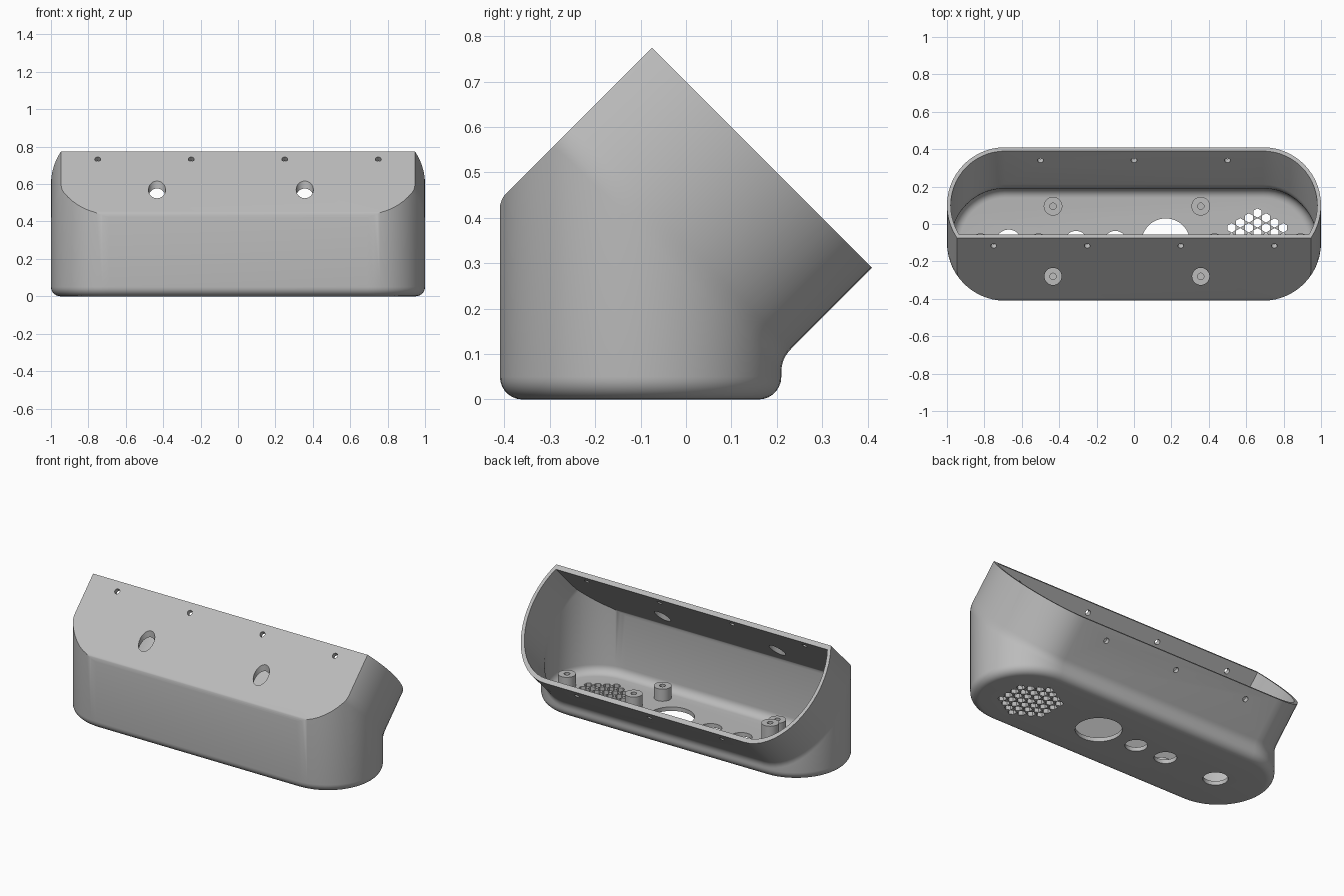
import bpy, bmesh, math
from mathutils import Vector, Matrix

if "Cube" in bpy.data.objects:
    bpy.data.objects.remove(bpy.data.objects["Cube"])

MID_Y, HALF, RAD, WALL, FLOOR, FILLET = -0.10, 0.69, 0.31, 0.02, 0.025, 0.05
SWEEP = Vector((0, 1, 1))

grey = bpy.data.materials.new("light_grey")
grey.diffuse_color = (0.5, 0.5, 0.5, 1)
grey.use_nodes = True
grey.node_tree.nodes["Principled BSDF"].inputs["Base Color"].default_value = grey.diffuse_color


def finish(name, bm):
    bmesh.ops.recalc_face_normals(bm, faces=bm.faces[:])
    me = bpy.data.meshes.new(name)
    bm.to_mesh(me)
    bm.free()
    me.materials.append(grey)
    ob = bpy.data.objects.new(name, me)
    bpy.context.collection.objects.link(ob)
    return ob


def outline(r, seg=28):
    """Slot outline: two half circles joined by straight sides."""
    pts = []
    for side, start in ((1, -math.pi / 2), (-1, math.pi / 2)):
        for i in range(seg + 1):
            a = start + math.pi * i / seg
            pts.append(Vector((side * HALF + r * math.cos(a), MID_Y + r * math.sin(a), 0)))
    return pts


def clip(bm, co, no):
    """Cut away everything beyond a plane and close the opening."""
    bmesh.ops.bisect_plane(bm, geom=bm.verts[:] + bm.edges[:] + bm.faces[:],
                           dist=1e-6, plane_co=co, plane_no=no, clear_outer=True)
    edges = [e for e in bm.edges if e.is_boundary]
    if edges:
        bmesh.ops.holes_fill(bm, edges=edges, sides=0)


def shell(r, z0, length, facet):
    """Upright slot body that bends 45 degrees backward, with a sloped front facet."""
    bm = bmesh.new()
    rings = []
    for i in range(8):                      # rounded bottom edge
        a = math.pi / 2 * i / 7
        z = z0 + FILLET * (1 - math.cos(a))
        rings.append([p + Vector((0, 0, z)) for p in outline(r - FILLET * (1 - math.sin(a)))])
    base = [Vector((p.x, p.y, 0.3 - p.y)) for p in outline(r)]
    for i in range(7):                      # softened bend
        t = i / 6
        off = Vector((0, 0, -0.03)) * (1 - t) ** 2 + SWEEP * 0.022 * t ** 2
        rings.append([p + off for p in base])
    rings.append([p + SWEEP * length for p in base])
    vs = [[bm.verts.new(p) for p in ring] for ring in rings]
    n = len(base)
    for lo, hi in zip(vs, vs[1:]):
        for i in range(n):
            j = (i + 1) % n
            bm.faces.new((lo[i], lo[j], hi[j], hi[i]))
    bm.faces.new(vs[0])
    bm.faces.new(vs[-1])
    # sloped facet, then a rounded edge where it meets the front wall
    front = MID_Y - r
    clip(bm, (0, 0, facet), (0, -1, 1))
    rr = 0.05
    cy = front + rr
    cz = facet + cy - rr * math.sqrt(2)
    for i in range(1, 6):
        a = math.pi / 4 * i / 6
        no = Vector((0, -math.cos(a), math.sin(a)))
        clip(bm, Vector((0, cy, cz)) + no * rr, no)
    return bm


def cylinder(bm, pos, r, depth, axis=(0, 0, 1), seg=32, turn=0.0):
    rot = Vector(axis).to_track_quat('Z', 'Y').to_matrix().to_4x4()
    bmesh.ops.create_cone(bm, cap_ends=True, segments=seg, radius1=r, radius2=r, depth=depth,
                          matrix=Matrix.Translation(pos) @ rot @ Matrix.Rotation(turn, 4, 'Z'))


def cut(target, cutter):
    m = target.modifiers.new("cut", 'BOOLEAN')
    m.operation, m.solver, m.object = 'DIFFERENCE', 'EXACT', cutter
    bpy.context.view_layer.objects.active = target
    bpy.ops.object.modifier_apply(modifier=m.name)
    bpy.data.objects.remove(cutter)


def smooth(ob):
    bpy.ops.object.select_all(action='DESELECT')
    ob.select_set(True)
    bpy.context.view_layer.objects.active = ob
    bpy.ops.object.shade_smooth_by_angle(angle=math.radians(30))


# hollow housing
housing = finish("housing", shell(RAD, 0, 0.2, 0.85))
cut(housing, finish("cavity_cutter", shell(RAD - WALL, FLOOR, 0.26, 0.81)))

# all openings
holes = bmesh.new()
for x in (-0.75, -0.25, 0.25, 0.75):        # screw holes in the facet
    cylinder(holes, (x, -0.117, 0.733), 0.016, 0.1, (0, -1, 1), 20)
for x in (-0.5, 0, 0.5):                    # screw holes in the rear lip
    cylinder(holes, (x, 0.36, 0.24), 0.016, 0.1, (0, -1, 1), 20)
for x in (-0.433, 0.357):                   # screwdriver access holes
    cylinder(holes, (x, -0.28, 0.57), 0.046, 0.3)
for x, r in ((-0.67, 0.07), (-0.31, 0.063), (-0.10, 0.063), (0.17, 0.13)):
    cylinder(holes, (x, MID_Y, 0), r, 0.12, seg=48)
PITCH = 0.053
for q in range(-3, 4):                      # honeycomb speaker grille
    for s in range(-3, 4):
        if abs(q + s) <= 3:
            cylinder(holes, (0.66 + q * PITCH * 0.866, MID_Y + (s + q / 2) * PITCH, 0),
                     0.025, 0.12, seg=6)
cut(housing, finish("hole_cutter", holes))
smooth(housing)

# hollow standoff posts on the floor
posts = [(x, y, 0.10) for x in (-0.433, 0.357) for y in (-0.28, 0.095)]
posts += [(0.43, MID_Y, 0.10), (0.89, MID_Y, 0.10), (-0.51, MID_Y, 0.17), (-0.82, MID_Y, 0.17)]
for x, y, top in posts:
    bm = bmesh.new()
    loops = []
    for r, z in ((0.05, FLOOR - 0.01), (0.05, top), (0.017, top), (0.017, FLOOR - 0.01)):
        loops.append([bm.verts.new((x + r * math.cos(k * math.tau / 32),
                                    y + r * math.sin(k * math.tau / 32), z)) for k in range(32)])
    for a, b in zip(loops, loops[1:] + loops[:1]):
        for k in range(32):
            bm.faces.new((a[k], a[k - 1], b[k - 1], b[k]))
    smooth(finish("standoff_post", bm))
